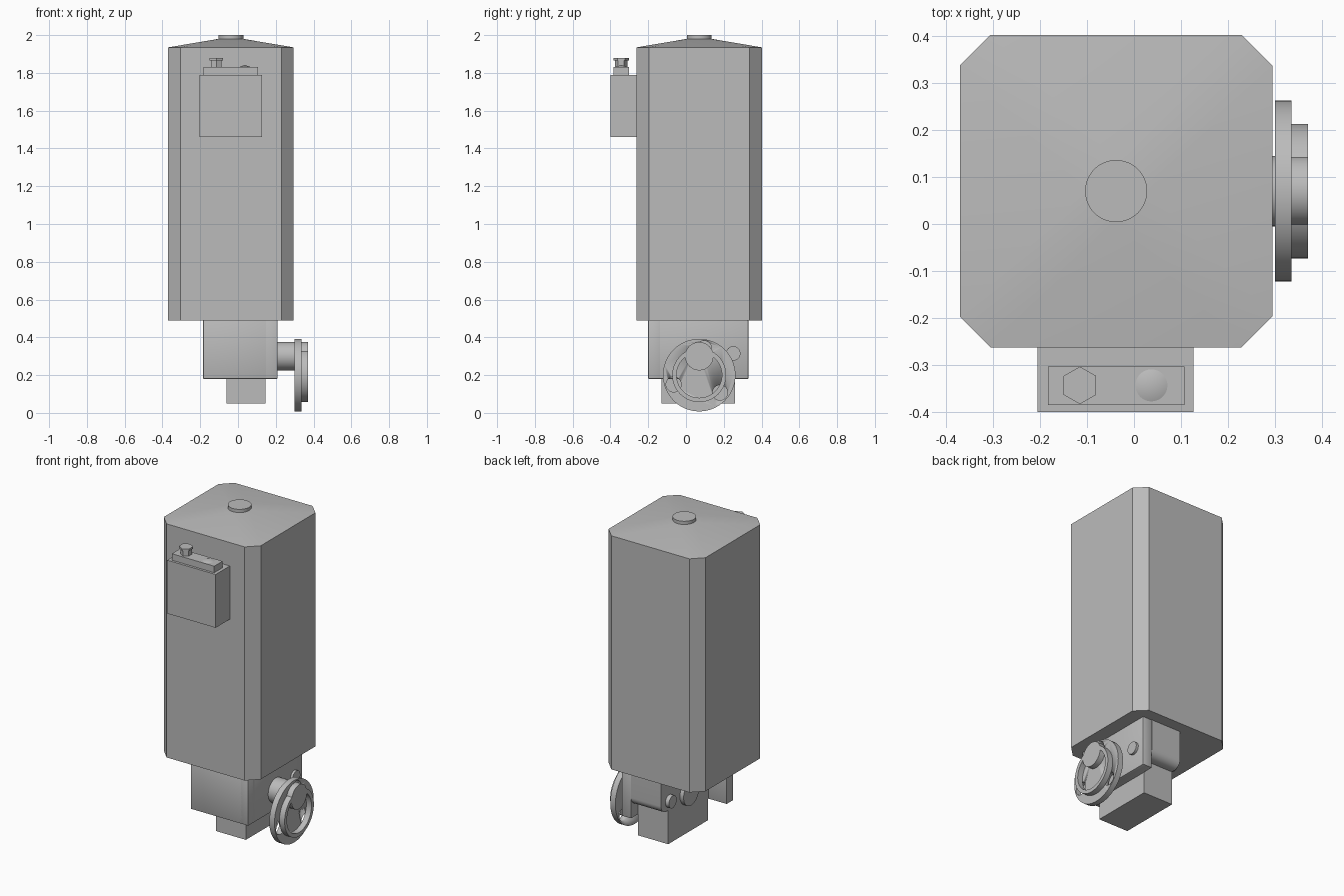
import bpy, bmesh, math
from mathutils import Matrix, Vector

cube = bpy.data.objects.get("Cube")
if cube:
    bpy.data.objects.remove(cube, do_unlink=True)

grey = bpy.data.materials.new("plain grey")
grey.use_nodes = True
colour = (0.5, 0.5, 0.5, 1)
grey.diffuse_color = colour
grey.node_tree.nodes["Principled BSDF"].inputs["Base Color"].default_value = colour


def finish(name, bm, smooth=True):
    bmesh.ops.recalc_face_normals(bm, faces=bm.faces)
    mesh = bpy.data.meshes.new(name)
    bm.to_mesh(mesh)
    bm.free()
    obj = bpy.data.objects.new(name, mesh)
    bpy.context.collection.objects.link(obj)
    mesh.materials.append(grey)
    if smooth:
        bpy.ops.object.select_all(action='DESELECT')
        obj.select_set(True)
        bpy.context.view_layer.objects.active = obj
        bpy.ops.object.shade_smooth_by_angle(angle=math.radians(30))
    return obj


def box(name, low, high, bevel=0):
    low, high = Vector(low), Vector(high)
    bm = bmesh.new()
    bmesh.ops.create_cube(bm, size=1)
    for v in bm.verts:
        v.co = (low + high) / 2 + v.co * (high - low)
    if bevel:
        bmesh.ops.bevel(bm, geom=bm.edges[:], offset=bevel, segments=2,
                        profile=0.5, affect='EDGES')
    return finish(name, bm, smooth=bevel > 0)


def cylinder(name, start, length, radius, axis='Z', sides=48, top=None):
    """A cylinder or cone that runs from start along +x or +z."""
    bm = bmesh.new()
    turn = Matrix.Rotation(math.pi / 2, 4, 'Y') if axis == 'X' else Matrix()
    matrix = Matrix.Translation(start) @ turn @ Matrix.Translation((0, 0, length / 2))
    bmesh.ops.create_cone(bm, cap_ends=True, segments=sides, radius1=radius,
                          radius2=radius if top is None else top,
                          depth=length, matrix=matrix)
    return finish(name, bm)


def prism(name, profile, direction, rounded=(), radius=0):
    """Extrude a closed profile, rounding the named corners."""
    bm = bmesh.new()
    verts = [bm.verts.new(p) for p in profile]
    face = bm.faces.new(verts)
    if rounded:
        bmesh.ops.bevel(bm, geom=[verts[i] for i in rounded], offset=radius,
                        segments=8, profile=0.5, affect='VERTICES')
        face = bm.faces[:][0]
    new = bmesh.ops.extrude_face_region(bm, geom=[face], use_keep_orig=True)["geom"]
    bmesh.ops.translate(bm, vec=direction,
                        verts=[g for g in new if isinstance(g, bmesh.types.BMVert)])
    return finish(name, bm)


# Tall cabinet with chamfered corners
cx, cy, half, cut = -0.038, 0.07, 0.332, 0.065
eave, crown = 1.935, 1.98
corner = half - cut
octagon = [(half, -corner), (half, corner), (corner, half), (-corner, half),
           (-half, corner), (-half, -corner), (-corner, -half), (corner, -half)]
octagon = [(cx + x, cy + y) for x, y in octagon]
prism("cabinet", [(x, y, 0.49) for x, y in octagon], (0, 0, eave - 0.49))

# Shallow roof blending from the octagon to a round cap
cap_radius = 0.066
bm = bmesh.new()
for x, y in octagon:
    bm.verts.new((x, y, eave))
for i in range(48):
    a = math.tau * i / 48
    bm.verts.new((cx + cap_radius * math.cos(a), cy + cap_radius * math.sin(a), crown))
bmesh.ops.convex_hull(bm, input=bm.verts[:])
finish("roof", bm)
cylinder("roof_cap", (cx, cy, crown), 0.02, cap_radius)

# Terminal box on the front
box("terminal_box", (-0.205, -0.40, 1.46), (0.127, -0.26, 1.79))
box("terminal_lid", (-0.183, -0.385, 1.79), (0.107, -0.303, 1.83))
cylinder("gland_stem", (-0.115, -0.343, 1.83), 0.037, 0.032, sides=6)
cylinder("gland_nut", (-0.115, -0.343, 1.865), 0.013, 0.04, sides=6)
cylinder("lid_button", (0.037, -0.343, 1.83), 0.012, 0.034, top=0)

# Angle bracket under the cabinet
box("bracket_front", (-0.185, -0.20, 0.18), (0.21, -0.134, 0.49), bevel=0.004)
box("bracket_side", (0.145, -0.20, 0.18), (0.21, 0.33, 0.49), bevel=0.004)

# Gear housing with a rounded rear overhang, and its foot
housing = [(-0.134, 0.18), (0.26, 0.18), (0.26, 0.26), (0.33, 0.26),
           (0.33, 0.49), (-0.134, 0.49)]
prism("gear_housing", [(-0.06, y, z) for y, z in housing], (0.205, 0, 0),
      rounded=(3,), radius=0.05)
box("gear_foot", (-0.06, -0.13, 0.05), (0.145, 0.26, 0.18))

# Drive shaft and pin that pass through the housing
cylinder("drive_shaft", (-0.085, 0.07, 0.30), 0.455, 0.075, axis='X')
cylinder("locating_pin", (-0.085, 0.25, 0.315), 0.31, 0.038, axis='X')

# Eccentric flange with three holes
hub = Vector((0.30, 0.07, 0.20))
flange = cylinder("flange", hub, 0.035, 0.192, axis='X', sides=64)
for k in range(3):
    a = math.radians(80 + 120 * k)
    spot = hub + Vector((-0.02, 0.144 * math.cos(a), 0.144 * math.sin(a)))
    cutter = cylinder("hole_cutter", spot, 0.07, 0.04, axis='X', sides=32)
    cutter.hide_render = True
    cutter.hide_set(True)
    hole = flange.modifiers.new("hole", 'BOOLEAN')
    hole.operation = 'DIFFERENCE'
    hole.solver = 'EXACT'
    hole.object = cutter

# Raised rim on the flange
bm = bmesh.new()
rings = []
for x, r in ((0.335, 0.12), (0.37, 0.12), (0.37, 0.143), (0.335, 0.143)):
    rings.append([bm.verts.new((x, hub.y + r * math.cos(math.tau * i / 64),
                                hub.z + r * math.sin(math.tau * i / 64)))
                  for i in range(64)])
for k in range(4):
    a, b = rings[k], rings[(k + 1) % 4]
    for i in range(64):
        j = (i + 1) % 64
        bm.faces.new((a[i], a[j], b[j], b[i]))
finish("flange_rim", bm)
